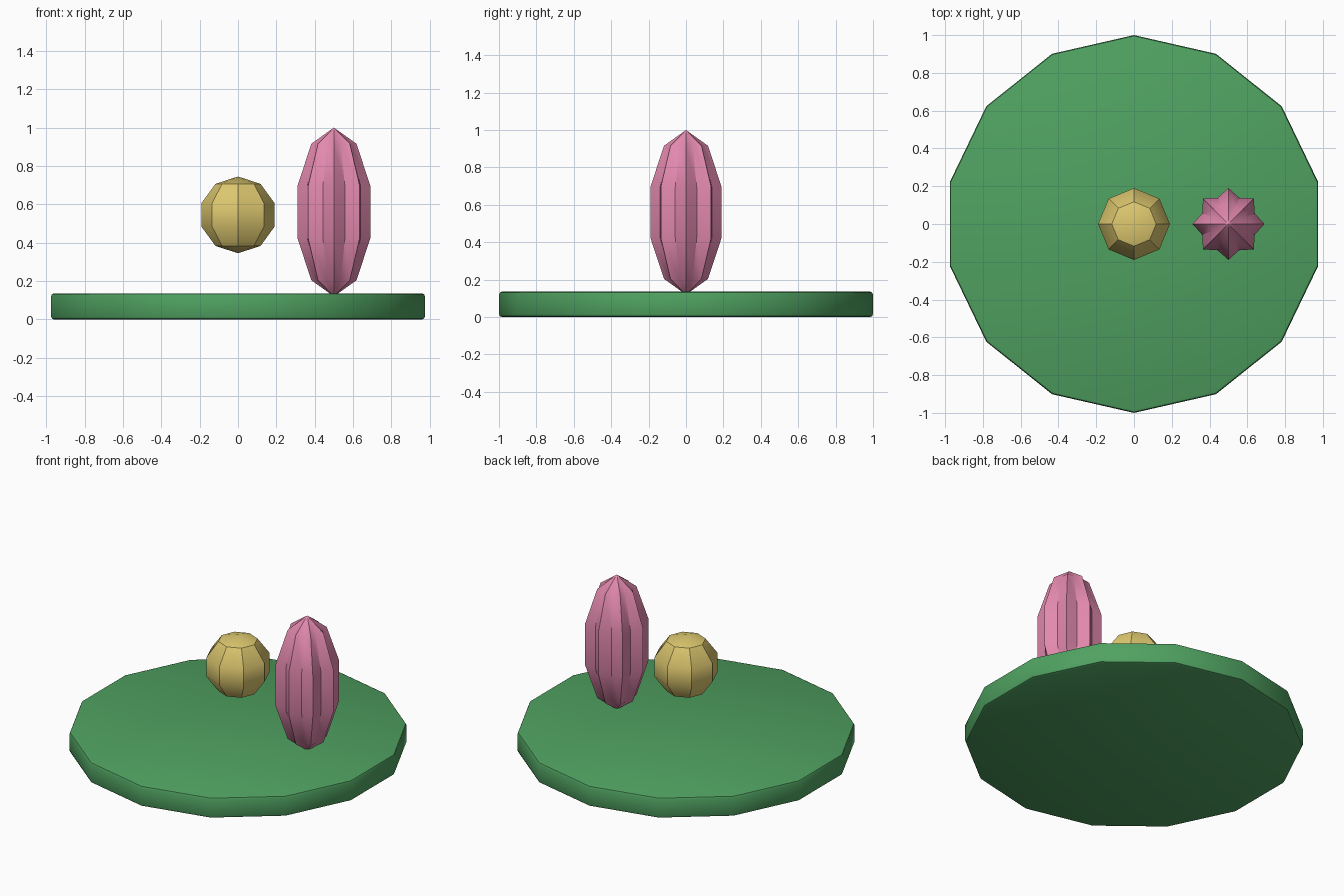
import bpy
import math

cube = bpy.data.objects.get("Cube")
if cube:
    bpy.data.objects.remove(cube, do_unlink=True)


def make_material(name, color):
    mat = bpy.data.materials.new(name)
    mat.use_nodes = True
    mat.diffuse_color = color
    mat.node_tree.nodes["Principled BSDF"].inputs["Base Color"].default_value = color
    return mat


def finish(name, mat):
    """Name and colour the active object, smooth its shallow edges."""
    obj = bpy.context.object
    obj.name = obj.data.name = name
    obj.data.materials.append(mat)
    bpy.ops.object.shade_smooth_by_angle(angle=math.radians(35))
    return obj


green = make_material("leaf green", (0.08, 0.36, 0.12, 1))
gold = make_material("soft gold", (0.73, 0.58, 0.16, 1))
pink = make_material("rose pink", (0.76, 0.25, 0.42, 1))

# Fourteen-sided base disc with softened rims
HEIGHT = 0.136
bpy.ops.mesh.primitive_cylinder_add(vertices=14, radius=1, depth=HEIGHT,
                                    location=(0, 0, HEIGHT / 2))
disc = bpy.context.object
bevel = disc.modifiers.new("rim", "BEVEL")
bevel.width = 0.016
bevel.segments = 2
bevel.limit_method = "ANGLE"
bevel.angle_limit = math.radians(40)
bpy.ops.object.modifier_apply(modifier=bevel.name)
finish("base_disc", green)

# Floating faceted ball
bpy.ops.mesh.primitive_uv_sphere_add(segments=8, ring_count=5, radius=0.2,
                                     location=(0, 0, 0.545))
finish("faceted_ball", gold)

# Tall ribbed pod: stretched sphere with every other meridian pulled inward
bpy.ops.mesh.primitive_uv_sphere_add(segments=16, ring_count=5, radius=0.2,
                                     location=(0.5, 0, 0.56))
pod = bpy.context.object
for vert in pod.data.vertices:
    meridian = round(math.atan2(vert.co.y, vert.co.x) / (math.tau / 16))
    if meridian % 2:
        vert.co.x *= 0.79
        vert.co.y *= 0.79
    vert.co.z *= 2.2
finish("ribbed_pod", pink)
